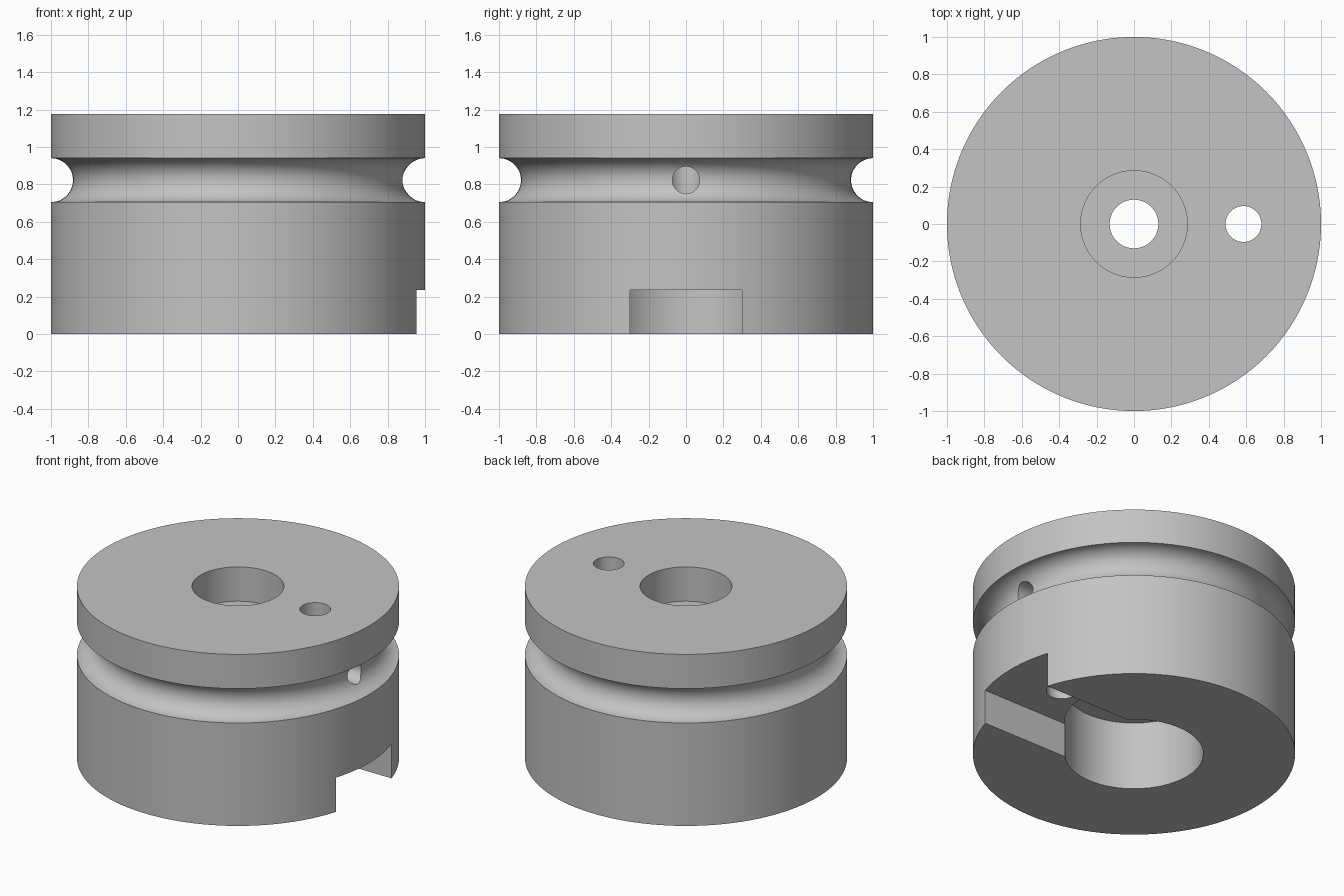
import bpy, bmesh, math
from mathutils import Matrix, Vector

SEGS = 128
STEP = 0.235            # flange, counterbore and slot depth
TOP = 5 * STEP
GROOVE_Z, GROOVE_R = 3.5 * STEP, STEP / 2

cube = bpy.data.objects.get("Cube")
if cube:
    bpy.data.objects.remove(cube, do_unlink=True)

# Single grey material
grey = bpy.data.materials.new("grey_plastic")
grey.use_nodes = True
colour = (0.55, 0.55, 0.55, 1)
grey.diffuse_color = colour
grey.node_tree.nodes["Principled BSDF"].inputs["Base Color"].default_value = colour


def add_object(name, bm):
    bmesh.ops.recalc_face_normals(bm, faces=bm.faces)
    mesh = bpy.data.meshes.new(name)
    bm.to_mesh(mesh)
    bm.free()
    mesh.materials.append(grey)
    obj = bpy.data.objects.new(name, mesh)
    bpy.context.collection.objects.link(obj)
    return obj


def lathe(name, profile):
    """Spin a closed (radius, z) outline around the z axis."""
    bm = bmesh.new()
    verts = [bm.verts.new((r, 0, z)) for r, z in profile]
    edges = [bm.edges.new((a, b)) for a, b in zip(verts, verts[1:] + verts[:1])]
    bmesh.ops.spin(bm, geom=verts + edges, cent=(0, 0, 0), axis=(0, 0, 1),
                   angle=math.tau, steps=SEGS, use_duplicate=False)
    bmesh.ops.remove_doubles(bm, verts=bm.verts, dist=1e-4)
    return add_object(name, bm)


def rod(name, radius, start, end):
    start, end = Vector(start), Vector(end)
    turn = (end - start).to_track_quat('Z', 'Y').to_matrix().to_4x4()
    bm = bmesh.new()
    bmesh.ops.create_cone(bm, cap_ends=True, segments=48, radius1=radius,
                          radius2=radius, depth=(end - start).length,
                          matrix=Matrix.Translation((start + end) / 2) @ turn)
    return add_object(name, bm)


def box(name, low, high):
    low, high = Vector(low), Vector(high)
    bm = bmesh.new()
    bmesh.ops.create_cube(bm, size=1, matrix=Matrix.Translation((low + high) / 2)
                          @ Matrix.Diagonal((*(high - low), 1)))
    return add_object(name, bm)


def cut(target, cutter):
    bpy.context.view_layer.objects.active = target
    mod = target.modifiers.new(cutter.name, 'BOOLEAN')
    mod.operation, mod.solver, mod.object = 'DIFFERENCE', 'EXACT', cutter
    bpy.ops.object.modifier_apply(modifier=mod.name)
    bpy.data.objects.remove(cutter, do_unlink=True)


# Body: stepped centre bore, round cord groove and top flange
arc = [math.pi * i / 24 for i in range(25)]
groove = [(1 - GROOVE_R * math.sin(a), GROOVE_Z - GROOVE_R * math.cos(a)) for a in arc]
body = lathe("pulley_body", [(0.13, 2 * STEP), (0.43, 2 * STEP), (0.43, 0), (1, 0)]
             + groove + [(1, TOP), (0.285, TOP), (0.285, TOP - STEP), (0.13, TOP - STEP)])

# Slot under the body, vertical pin hole, cord hole from the groove to the pin hole
cut(body, box("slot_cutter", (0, -0.3, -0.1), (1.2, 0.3, STEP)))
cut(body, rod("pin_cutter", 0.096, (0.585, 0, 0.1), (0.585, 0, TOP + 0.1)))
cut(body, rod("cord_cutter", 0.073, (0.585, 0, GROOVE_Z), (1.1, 0, GROOVE_Z)))

# Smooth round walls, crisp rims
bpy.ops.object.select_all(action='DESELECT')
body.select_set(True)
bpy.context.view_layer.objects.active = body
bpy.ops.object.shade_smooth_by_angle(angle=math.radians(30))
